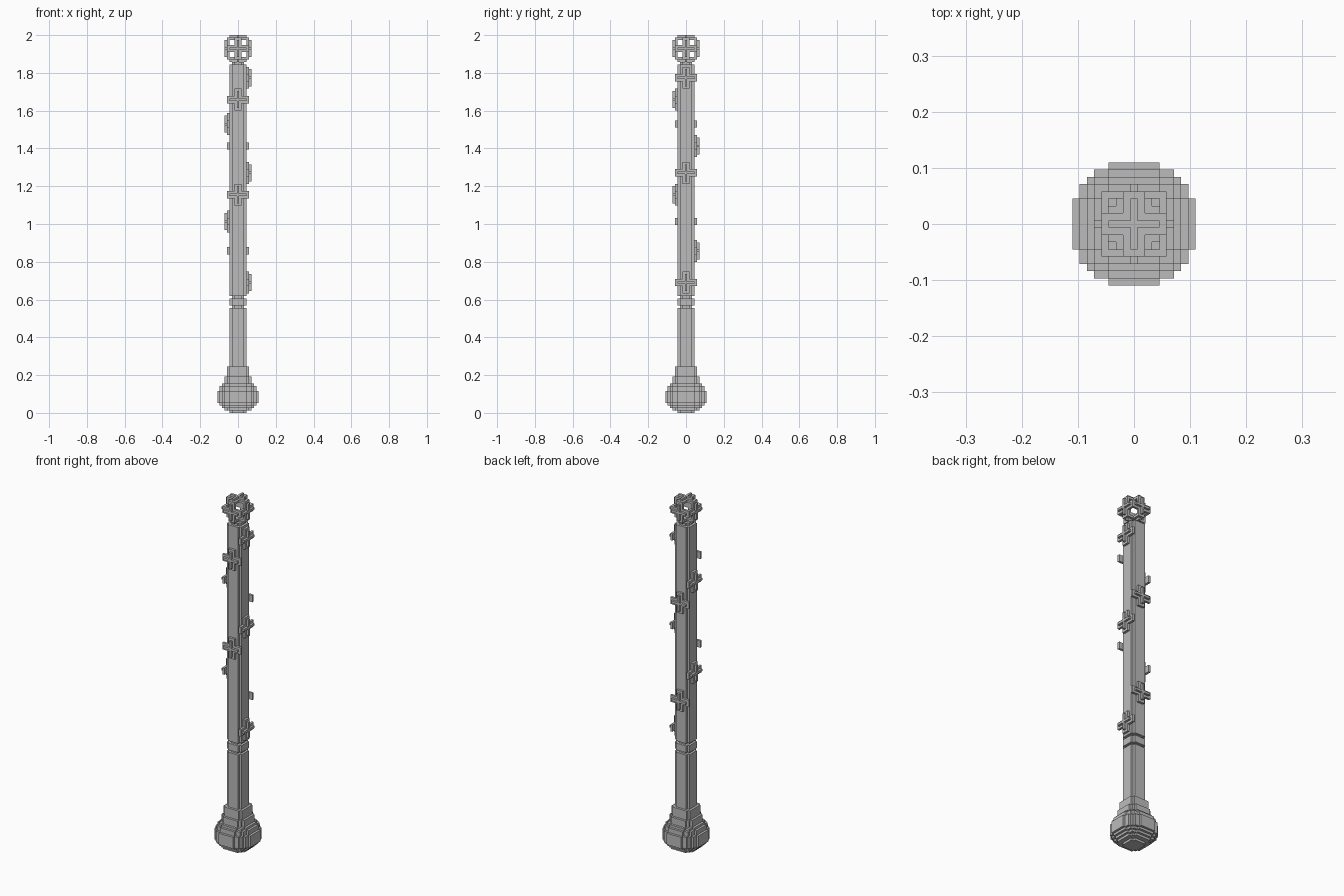
import bpy, bmesh, math
from mathutils import Matrix, Vector

if "Cube" in bpy.data.objects:
    bpy.data.objects.remove(bpy.data.objects["Cube"], do_unlink=True)

U = 2 / 155  # one block

grey = bpy.data.materials.new("stone grey")
grey.use_nodes = True
COLOUR = (0.5, 0.5, 0.5, 1)
grey.diffuse_color = COLOUR
grey.node_tree.nodes["Principled BSDF"].inputs["Base Color"].default_value = COLOUR


def outline(steps):
    """Four-way symmetric stepped outline from its outer corners in one eighth."""
    corners = list(steps)
    corners += [(b, a) for a, b in reversed(steps) if a != b]
    quarter = [corners[0]]
    for (a, b), (c, d) in zip(corners, corners[1:]):
        quarter += [(c, b), (c, d)]
    points = []
    for turn in range(4):
        for x, y in quarter:
            for _ in range(turn):
                x, y = -y, x
            points.append((x, y))
    return points


def add_layer(bm, steps, low, high, matrix=Matrix()):
    points = outline(steps)
    bottom = [bm.verts.new(matrix @ Vector((x, y, low))) for x, y in points]
    top = [bm.verts.new(matrix @ Vector((x, y, high))) for x, y in points]
    bm.faces.new(bottom[::-1])
    bm.faces.new(top)
    for i in range(len(points)):
        j = (i + 1) % len(points)
        bm.faces.new((bottom[i], bottom[j], top[j], top[i]))


def finish(bm, name):
    bmesh.ops.scale(bm, vec=(U, U, U), verts=bm.verts)
    bmesh.ops.recalc_face_normals(bm, faces=bm.faces)
    mesh = bpy.data.meshes.new(name)
    bm.to_mesh(mesh)
    bm.free()
    mesh.materials.append(grey)
    obj = bpy.data.objects.new(name, mesh)
    bpy.context.collection.objects.link(obj)


def build(name, layers):
    bm = bmesh.new()
    for steps, low, high in layers:
        add_layer(bm, steps, low, high)
    finish(bm, name)


def add_cross(bm, centre, turn):
    """Two-tier cross standing on a block face."""
    matrix = Matrix.Translation((0, 0, centre)) @ turn
    add_layer(bm, [(4.5, 1.5)], 3.5, 4.5, matrix)
    add_layer(bm, [(3.5, 0.5)], 4.5, 5.5, matrix)


# Rounded pommel and its collar
SHAFT = [(3.5, 2.5)]
NECK = [(2.5, 1.5)]
RIM = [(7.5, 3.5), (6.5, 5.5)]
CAP = [(6.5, 3.5), (5.5, 5.5)]
build("pommel", [
    (SHAFT, 0, 1),
    ([(5.5, 3.5), (4.5, 4.5)], 1, 2),
    (CAP, 2, 3),
    (RIM, 3, 4),
    ([(8.5, 3.5), (7.5, 5.5), (6.5, 6.5)], 4, 9),
    (RIM, 9, 11),
    (CAP, 11, 12),
])
build("collar", [([(5.5, 3.5), (4.5, 4.5)], 12, 15), ([(4.5, 3.5)], 15, 19)])

# Handle, ring and long shaft, separated by narrow necks
build("handle", [(SHAFT, 19, 43), (NECK, 43, 44)])
build("ring", [(SHAFT, 44, 47), (NECK, 47, 48)])
build("shaft", [(SHAFT, 48, 143), (NECK, 143, 144)])

# Directions that turn a cross outward
FACING = {
    "left": Matrix.Rotation(math.pi / 2, 4, "Y"),
    "right": Matrix.Rotation(-math.pi / 2, 4, "Y"),
    "front": Matrix.Rotation(math.pi / 2, 4, "X"),
    "back": Matrix.Rotation(-math.pi / 2, 4, "X"),
    "top": Matrix(),
    "bottom": Matrix.Rotation(math.pi, 4, "X"),
}

# Studs spiralling up the shaft
STUDS = {
    "left": (53.5, 98.5, 137.5),
    "back": (66.5, 109.5),
    "right": (78.5, 118.5),
    "front": (89.5, 128.5),
}
for side, heights in STUDS.items():
    for number, height in enumerate(heights, 1):
        bm = bmesh.new()
        add_cross(bm, height, FACING[side])
        finish(bm, f"{side}_stud_{number}")

# Open head made of six crosses
bm = bmesh.new()
for turn in FACING.values():
    add_cross(bm, 149.5, turn)
finish(bm, "head")
